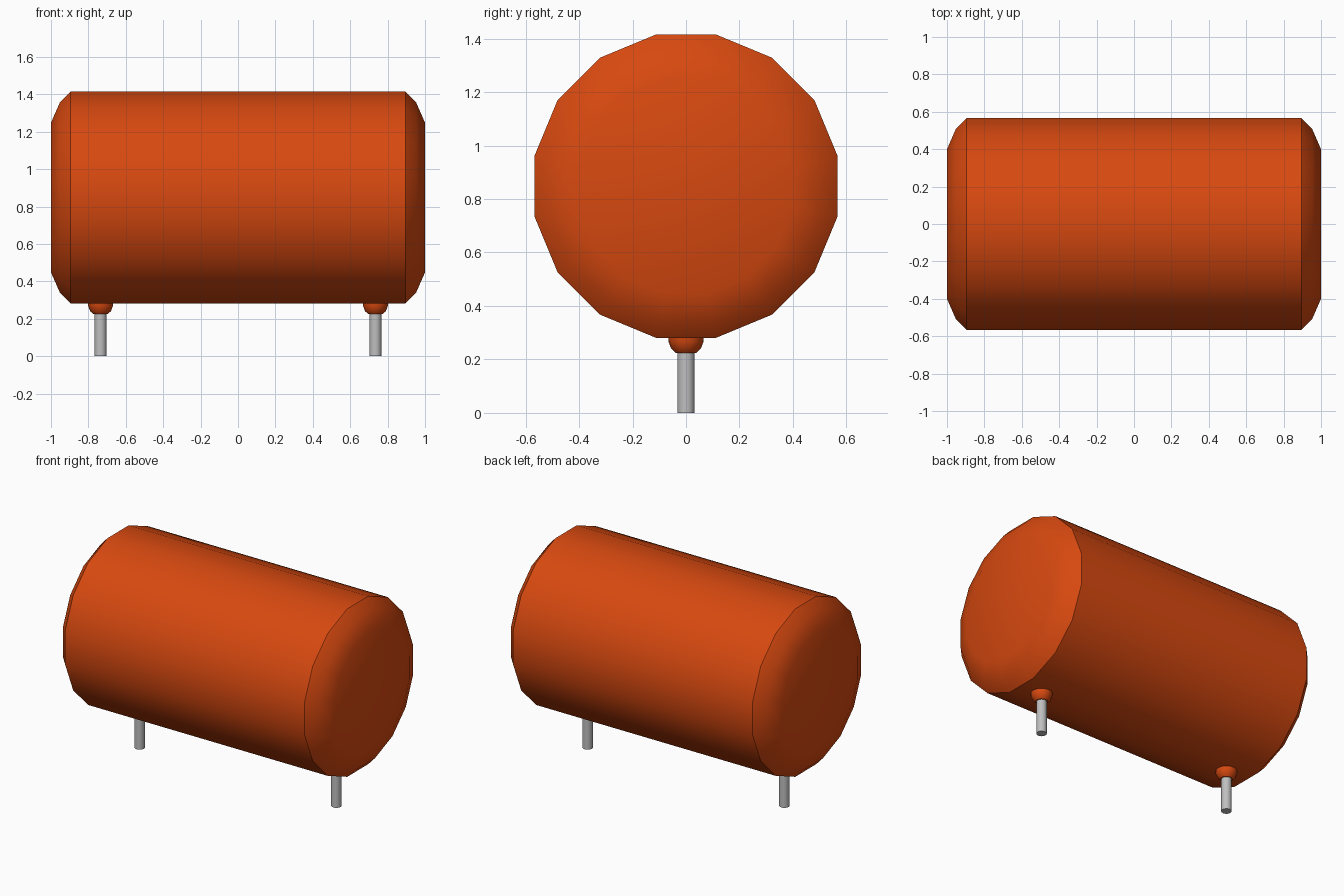
import bpy, bmesh, math
from mathutils import Matrix

if "Cube" in bpy.data.objects:
    bpy.data.objects.remove(bpy.data.objects["Cube"], do_unlink=True)


def material(name, color):
    mat = bpy.data.materials.new(name)
    mat.use_nodes = True
    mat.diffuse_color = color
    mat.node_tree.nodes["Principled BSDF"].inputs["Base Color"].default_value = color
    return mat


def lathe(name, profile, sides, turn, matrix, mat):
    """Revolve (radius, height) rings around z, cap both ends, then place."""
    bm = bmesh.new()
    rings = []
    for r, h in profile:
        angles = [2 * math.pi * (i + turn) / sides for i in range(sides)]
        rings.append([bm.verts.new((r * math.cos(a), r * math.sin(a), h)) for a in angles])
    for low, high in zip(rings, rings[1:]):
        for i in range(sides):
            j = (i + 1) % sides
            bm.faces.new((low[i], low[j], high[j], high[i]))
    bm.faces.new(rings[0][::-1])
    bm.faces.new(rings[-1])
    bm.transform(matrix)
    mesh = bpy.data.meshes.new(name)
    bm.to_mesh(mesh)
    bm.free()
    mesh.materials.append(mat)
    obj = bpy.data.objects.new(name, mesh)
    bpy.context.collection.objects.link(obj)
    bpy.ops.object.select_all(action="DESELECT")
    obj.select_set(True)
    bpy.context.view_layer.objects.active = obj
    bpy.ops.object.shade_smooth_by_angle(angle=math.radians(32))
    return obj


orange = material("burnt orange", (0.68, 0.066, 0.005, 1))
metal = material("light grey metal", (0.52, 0.52, 0.52, 1))

# Barrel body lying along x, with rounded-off ends and a flat side on top
half = [(0.567, 0.895), (0.507, 0.953), (0.40, 1.0)]
scale = 1 / math.cos(math.pi / 16)
profile = [(r * scale, -h) for r, h in reversed(half)] + [(r * scale, h) for r, h in half]
lathe("barrel_body", profile, 16, 0.5,
      Matrix.Translation((0, 0, 0.848)) @ Matrix.Rotation(math.pi / 2, 4, "Y"), orange)

# Collars and pin legs under both ends
for side, x in (("left", 0.735), ("right", -0.735)):
    place = Matrix.Translation((x, 0, 0))
    lathe(side + "_collar", [(0.038, 0.224), (0.056, 0.241), (0.066, 0.268), (0.067, 0.30)],
          16, 0, place, orange)
    lathe(side + "_pin", [(0.032, 0), (0.032, 0.29)], 16, 0, place, metal)
